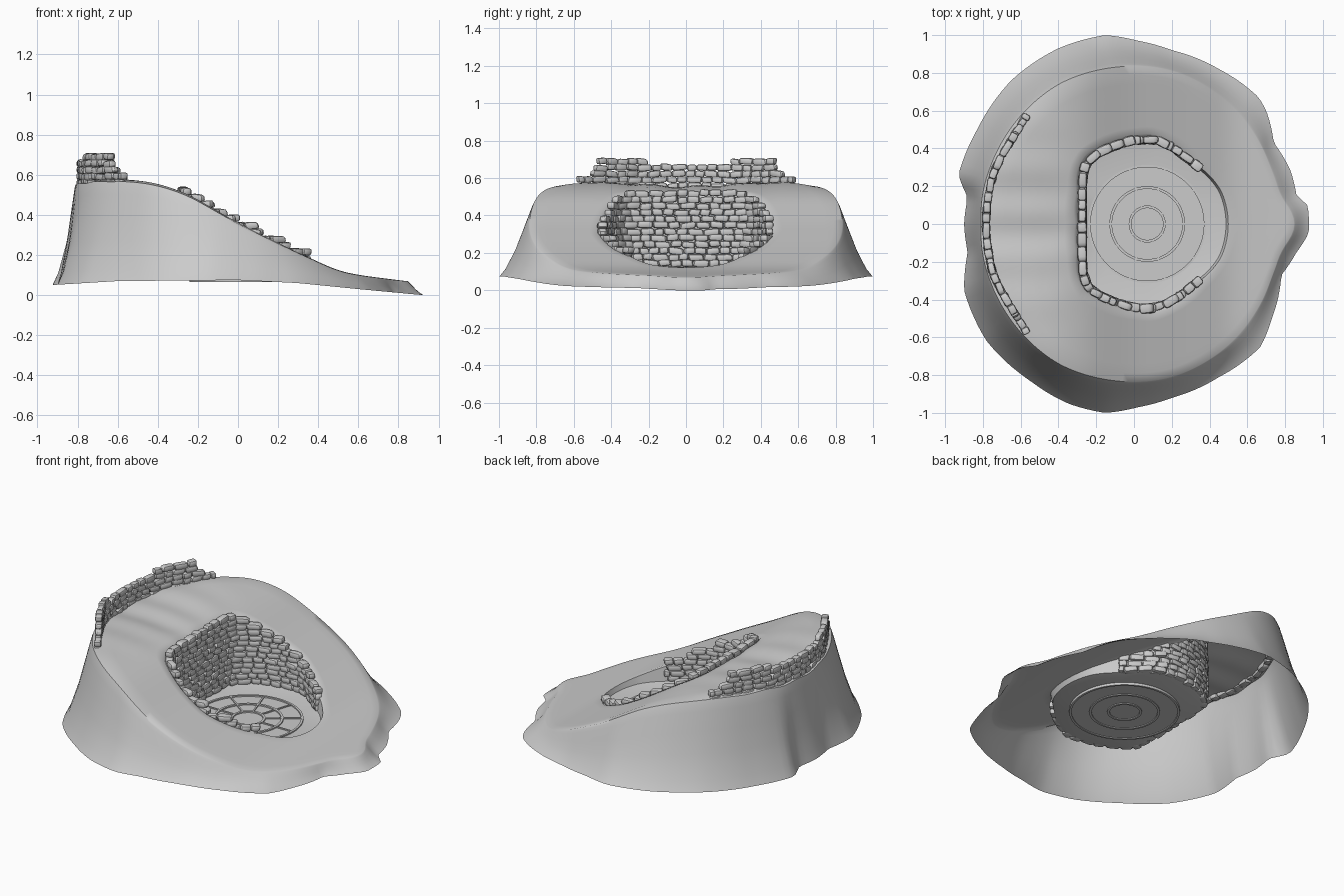
import bpy, bmesh, math, random
from mathutils import Vector, Matrix

if "Cube" in bpy.data.objects:
    bpy.data.objects.remove(bpy.data.objects["Cube"])

random.seed(4)
CX = 0.07          # centre of the pit
SEG = 160


def table(pts, x):
    """Piecewise linear lookup."""
    if x <= pts[0][0]:
        return pts[0][1]
    for (a, u), (b, v) in zip(pts, pts[1:]):
        if x <= b:
            return u + (v - u) * (x - a) / (b - a)
    return pts[-1][1]


def polar(points):
    """Turn a loop of points into radius-by-angle around the pit centre."""
    pr = sorted((math.atan2(y, x - CX) % math.tau, math.hypot(x - CX, y)) for x, y in points)
    pr = [(pr[-1][0] - math.tau, pr[-1][1])] + pr + [(pr[0][0] + math.tau, pr[0][1])]
    return lambda a, w=0.0: sum(table(pr, (a + d * w) % math.tau) for d in (-1, -.5, 0, .5, 1)) / 5


def mirrored(half):
    return half + [(x, -y) for x, y in half if abs(y) > 1e-6]


HILL = [(-.95, .577), (-.55, .577), (-.4, .557), (-.25, .505), (0, .36),
        (.25, .235), (.5, .12), (.6, .1), (.85, .068)]
BASE = [(-.93, .05), (-.6, .07), (0, .075), (.3, .06), (.6, .03), (.92, 0)]


def height(x, y):
    z = sum(table(HILL, x + d * .02) for d in range(-3, 4)) / 7
    k = min(1, max(0, (-.25 - x) / .2))
    return z + k * (-.022 * math.exp(-(y / .27) ** 2) + .006 * math.sin(y * 26) * math.exp(-(y / .45) ** 2))


def finish(bm, name, angle):
    me = bpy.data.meshes.new(name)
    bm.normal_update()
    bm.to_mesh(me)
    bm.free()
    ob = bpy.data.objects.new(name, me)
    bpy.context.collection.objects.link(ob)
    bpy.ops.object.select_all(action='DESELECT')
    ob.select_set(True)
    bpy.context.view_layer.objects.active = ob
    bpy.ops.object.shade_smooth_by_angle(angle=math.radians(angle))
    return ob


# hillside shell: rings running from the pit floor, over the crest, down the skirt
pit = polar(mirrored([(-.285, 0), (-.285, .15), (-.285, .27), (-.25, .345), (-.13, .415), (0, .45),
                      (.1, .46), (.2, .42), (.35, .3), (.46, .18), (.5, 0)]))
crest = polar(mirrored([(-.81, 0), (-.8, .17), (-.75, .33), (-.62, .55), (-.4, .74), (-.1, .83),
                        (.2, .81), (.45, .68), (.62, .5), (.72, .3), (.77, .15), (.85, .03)]))
outer = polar([(.92, .1), (.86, .15), (.83, .28), (.74, .43), (.7, .6), (.66, .67), (.45, .82),
               (.2, .92), (.02, .97), (-.15, 1), (-.4, .93), (-.65, .76), (-.83, .5), (-.93, .26),
               (-.88, .14), (-.9, 0), (-.88, -.15), (-.9, -.35), (-.78, -.62), (-.55, -.83),
               (-.35, -.95), (-.15, -1), (.02, -.97), (.2, -.92), (.45, -.81), (.67, -.65),
               (.73, -.5), (.78, -.27), (.86, -.15), (.925, -.05)])
FLOOR = .088
bm = bmesh.new()
rings = []


def add_ring(fn):
    rings.append([bm.verts.new(fn(i * math.tau / SEG)) for i in range(SEG)])


def at(a, r, z=None):
    x, y = CX + r * math.cos(a), r * math.sin(a)
    return Vector((x, y, height(x, y) if z is None else z))


add_ring(lambda a: at(a, .31, FLOOR - .008))
add_ring(lambda a: at(a, max(.318, pit(a, .03) * .9), FLOOR))
for t in (0, .5, .93):
    def wall(a, t=t):
        r = pit(a, .03)
        top = at(a, r).z
        return at(a, max(.325, r * (.97 + .03 * t)), FLOOR + .006 + (top - FLOOR - .006) * t)
    add_ring(wall)
for t in (.05, .15, .3, .45, .6, .75, .88):
    add_ring(lambda a, t=t: at(a, pit(a, .03) * (1 - t) + crest(a, .06) * t))
for f, d in ((0, .02), (.05, .06), (.12, .14), (.3, .36), (.5, .6), (.8, .88), (1, 1)):
    def skirt(a, f=f, d=d):
        c = at(a, crest(a, .06))
        o = at(a, outer(a, .012))
        low = table(BASE, o.x)
        p = c.lerp(o, f)
        p.z = c.z + (low - c.z) * d
        return p
    add_ring(skirt)
for lo, hi in zip(rings, rings[1:]):
    for i in range(SEG):
        j = (i + 1) % SEG
        bm.faces.new((lo[i], hi[i], hi[j], lo[j]))
finish(bm, "hillside", 50)

# round pit floor with raised rings and spokes
bm = bmesh.new()
bmesh.ops.create_cone(bm, cap_ends=True, segments=72, radius1=.311, radius2=.311, depth=.01,
                      matrix=Matrix.Translation((CX, 0, .075)))
finish(bm, "pit_floor", 30)


def band(bm, r0, r1, z0, z1, n=72):
    loops = [[bm.verts.new(at(i * math.tau / n, r, z)) for i in range(n)]
             for r, z in ((r0, z0), (r1, z0), (r1, z1), (r0, z1))]
    for k in range(4):
        p, q = loops[k], loops[(k + 1) % 4]
        for i in range(n):
            j = (i + 1) % n
            bm.faces.new((p[i], p[j], q[j], q[i]))


bm = bmesh.new()
for r0, r1 in ((.3, .313), (.186, .2), (.084, .098)):
    band(bm, r0, r1, .065, .088)
for k in range(10):
    rot = Matrix.Translation((CX, 0, .083)) @ Matrix.Rotation(k * math.tau / 10, 4, 'Z')
    for mid, length in ((.142, .09), (.25, .104)):
        bmesh.ops.create_cube(bm, size=1, matrix=rot @ Matrix.Translation((mid, 0, 0))
                              @ Matrix.Diagonal((length, .009, .008, 1)))
bmesh.ops.recalc_face_normals(bm, faces=bm.faces)
finish(bm, "floor_rings_and_spokes", 30)

# one rounded stone used for every block
tpl = bmesh.new()
bmesh.ops.create_cube(tpl, size=1)
bmesh.ops.bevel(tpl, geom=tpl.edges[:], offset=.27, segments=2, profile=.5, affect='EDGES')
tpl.verts.index_update()
S_V = [v.co.copy() for v in tpl.verts]
S_F = [[v.index for v in f.verts] for f in tpl.faces]
tpl.free()


def stone_wall(name, path, z0, z1, row, depth, keep):
    """Lay staggered rows of stones along a path wherever keep(point) allows."""
    pts = [Vector((x, y, 0)) for x, y in path]
    lens = [(b - a).length for a, b in zip(pts, pts[1:])]
    total = sum(lens)

    def along(s):
        for a, b, l in zip(pts, pts[1:], lens):
            if s <= l:
                return a.lerp(b, s / l)
            s -= l
        return pts[-1].copy()
    bm = bmesh.new()
    z = z0
    while z < z1:
        s = random.uniform(-.03, .0)
        while s < total:
            w = random.uniform(.048, .088)
            a, b = along(max(0, s)), along(min(total, s + w))
            p, t = (a + b) / 2, b - a
            p.z = z + random.uniform(-.004, .004)
            if t.length > .025 and keep(p):
                size = Vector((t.length * 1.02, depth * random.uniform(.85, 1.15), row * random.uniform(1, 1.15)))
                m = (Matrix.Translation(p) @ Matrix.Rotation(math.atan2(t.y, t.x) + random.uniform(-.1, .1), 4, 'Z')
                     @ Matrix.Rotation(random.uniform(-.12, .12), 4, 'Y') @ Matrix.Diagonal((*size, 1)))
                skew = random.uniform(-.15, .15)
                vs = [bm.verts.new(m @ Vector((c.x + skew * c.z, c.y, c.z * (1 + skew * c.x)))) for c in S_V]
                for f in S_F:
                    bm.faces.new([vs[i] for i in f])
            s += w
        z += row
    finish(bm, name, 35)


# stone lining of the pit
half = [(.355, .29), (.29, .345), (.2, .41), (.12, .447), (0, .447), (-.12, .41), (-.22, .36),
        (-.265, .31), (-.275, .2)]
stone_wall("pit_stone_wall", half + [(x, -y) for x, y in reversed(half)], .11, .6, .034, .046,
           lambda p: p.z < height(p.x, p.y) + .022)

# free-standing wall along the high edge
half = [(-.565, .58), (-.62, .49), (-.69, .38), (-.75, .26), (-.775, .13), (-.785, 0)]
TOP = [(0, .675), (.22, .685), (.26, .7), (.46, .7), (.48, .66), (.52, .635), (.55, .605), (.6, .6)]
stone_wall("ridge_stone_wall", half + [(x, -y) for x, y in reversed(half[:-1])], .558, .71, .0325, .04,
           lambda p: p.z < table(TOP, abs(p.y)) + random.uniform(-.005, .005))
